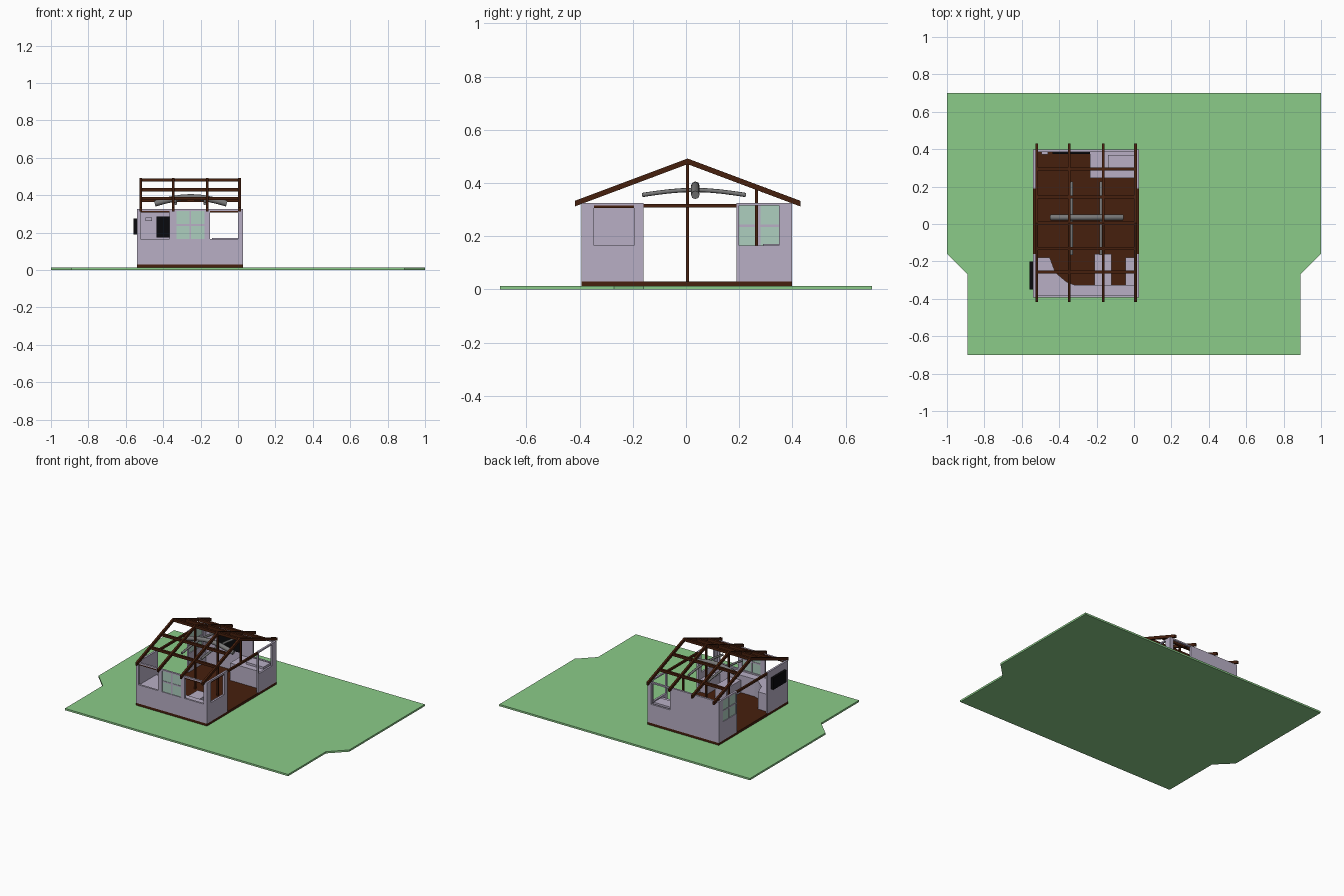
import bpy, bmesh, math
from mathutils import Vector

if "Cube" in bpy.data.objects:
    bpy.data.objects.remove(bpy.data.objects["Cube"])


def mat(name, r, g, b):
    m = bpy.data.materials.new(name)
    m.diffuse_color = (r, g, b, 1)
    m.use_nodes = True
    m.node_tree.nodes["Principled BSDF"].inputs["Base Color"].default_value = m.diffuse_color
    return m


GRASS = mat("grass_green", 0.26, 0.60, 0.25)
WALL = mat("pale_lavender", 0.48, 0.43, 0.56)
WOOD = mat("dark_brown", 0.062, 0.014, 0.004)
GLASS = mat("pale_green_glass", 0.42, 0.62, 0.52)
GREY = mat("mid_grey", 0.19, 0.19, 0.19)
BLACK = mat("black", 0.003, 0.003, 0.004)


def finish(name, bm, material):
    bmesh.ops.recalc_face_normals(bm, faces=bm.faces)
    me = bpy.data.meshes.new(name)
    bm.to_mesh(me)
    bm.free()
    me.materials.append(material)
    ob = bpy.data.objects.new(name, me)
    bpy.context.collection.objects.link(ob)
    return ob


def box(name, x0, x1, y0, y1, z0, z1, material):
    bm = bmesh.new()
    bmesh.ops.create_cube(bm, size=1)
    for v in bm.verts:
        v.co = Vector((x1 if v.co.x > 0 else x0, y1 if v.co.y > 0 else y0,
                       z1 if v.co.z > 0 else z0))
    return finish(name, bm, material)


def extrude(name, pts, vec, material):
    bm = bmesh.new()
    f = bm.faces.new([bm.verts.new(p) for p in pts])
    r = bmesh.ops.extrude_face_region(bm, geom=[f])
    bmesh.ops.translate(bm, vec=vec, verts=[e for e in r["geom"] if isinstance(e, bmesh.types.BMVert)])
    return finish(name, bm, material)


Z0, SILL, HEAD, TOP, T = 0.03, 0.165, 0.315, 0.325, 0.014


def wall(name, along, u0, u1, at, windows):
    """Wall panel with window holes; along is 'x' or 'y', at is its lower face."""
    us = [u0] + [u for w in windows for u in w] + [u1]
    zs = [Z0, SILL, HEAD, TOP]
    place = (lambda u, z: (u, at, z)) if along == "x" else (lambda u, z: (at, u, z))
    bm = bmesh.new()
    for i in range(len(us) - 1):
        for j in range(3):
            if i % 2 == 1 and j == 1:
                continue
            bm.faces.new([bm.verts.new(place(us[a], zs[b]))
                          for a, b in ((i, j), (i + 1, j), (i + 1, j + 1), (i, j + 1))])
    bmesh.ops.remove_doubles(bm, verts=bm.verts, dist=1e-5)
    r = bmesh.ops.extrude_face_region(bm, geom=bm.faces[:])
    vec = (0, T, 0) if along == "x" else (T, 0, 0)
    bmesh.ops.translate(bm, vec=vec, verts=[e for e in r["geom"] if isinstance(e, bmesh.types.BMVert)])
    bmesh.ops.dissolve_limit(bm, angle_limit=0.01, verts=bm.verts, edges=bm.edges)
    return finish(name, bm, WALL)


def glazing(name, along, u0, u1, at):
    """Glass plate with a cross of glazing bars."""
    def part(n, a, b, z0, z1, d, m):
        lo, hi = at + T / 2 - d, at + T / 2 + d
        if along == "x":
            box(n, a, b, lo, hi, z0, z1, m)
        else:
            box(n, lo, hi, a, b, z0, z1, m)
    c, zc = (u0 + u1) / 2, (SILL + HEAD) / 2
    part(name + "_glass", u0, u1, SILL, HEAD, 0.002, GLASS)
    part(name + "_upright_bar", c - .005, c + .005, SILL, HEAD, 0.005, WALL)
    part(name + "_cross_bar", u0, u1, zc - .005, zc + .005, 0.005, WALL)


# Ground with notched front corners
half = [(1, 0.70), (1, -0.16), (0.89, -0.27), (0.89, -0.70)]
outline = half + [(-x, y) for x, y in reversed(half)]
extrude("lawn", [(x, y, 0) for x, y in outline], (0, 0, 0.013), GRASS)

# Floor
XL, XR, YF, YB = -0.54, 0.028, -0.393, 0.398
box("floor", XL, XR, YF, YB, 0.013, 0.03, WOOD)

# Walls: the side walls leave a wide opening in the middle
wall("front_wall", "x", XL, XR, YF, [(-0.52, -0.365), (-0.33, -0.18), (-0.15, 0.0)])
wall("back_wall", "x", XL, XR, YB - T, [(-0.15, 0.0)])
wall("right_front_wall", "y", YF, -0.16, XR - T, [(-0.345, -0.195)])
wall("right_back_wall", "y", 0.19, YB, XR - T, [(0.20, 0.35)])
wall("left_front_wall", "y", YF, -0.16, XL, [])
wall("left_back_wall", "y", 0.19, YB, XL, [(0.20, 0.35)])
glazing("front_window", "x", -0.33, -0.18, YF)
glazing("left_window", "y", 0.20, 0.35, XL)

# Lintels and window head strips
for n, x in (("left", XL), ("right", XR - T)):
    box(n + "_lintel", x, x + T, -0.16, 0.19, 0.308, 0.322, WOOD)
box("right_head_strip", XR - T + .002, XR - .002, -0.345, -0.195, 0.307, HEAD, WOOD)
for n, a, b in (("left", -0.52, -0.365), ("right", -0.15, 0.0)):
    box(n + "_front_head_strip", a, b, YF + .002, YF + T - .002, 0.307, HEAD, WOOD)

# Roof frame: rafter pairs and purlins
RIDGE_Y, RIDGE_Z, SLOPE, DEPTH = 0.006, 0.492, 0.375, 0.021


def roof_z(y):
    return RIDGE_Z - SLOPE * abs(y - RIDGE_Y)


for i, x in enumerate((-0.52, -0.347, -0.165, 0.008)):
    top = [(-0.418, roof_z(-0.418)), (RIDGE_Y, RIDGE_Z), (0.43, roof_z(0.43))]
    prof = top + [(y, z - DEPTH) for y, z in reversed(top)]
    extrude(f"rafter_{i}", [(x - .007, y, z) for y, z in prof], (0.014, 0, 0), WOOD)
for i, y in enumerate((-0.257, -0.132, RIDGE_Y, 0.145, 0.293)):
    z = roof_z(y)
    box(f"purlin_{i}", -0.52, 0.008, y - .008, y + .008, z - .02, z - .002, WOOD)

# Posts under the two middle rafters
for i, x in enumerate((-0.347, -0.165)):
    for n, y in (("ridge", RIDGE_Y), ("back", 0.265)):
        box(f"{n}_post_{i}", x - .006, x + .006, y - .006, y + .006, 0.03, roof_z(y) - .01, WOOD)

# Curved grey roof tubes


def tube(name, ends, rise, r):
    a, b = Vector(ends[0]), Vector(ends[1])
    cu = bpy.data.curves.new(name, "CURVE")
    cu.dimensions = "3D"
    cu.bevel_depth, cu.bevel_resolution, cu.use_fill_caps = r, 2, True
    sp = cu.splines.new("POLY")
    sp.points.add(8)
    for k, p in enumerate(sp.points):
        t = k / 8
        co = a.lerp(b, t) + Vector((0, 0, rise * math.sin(math.pi * t)))
        p.co = (*co, 1)
    cu.materials.append(GREY)
    ob = bpy.data.objects.new(name, cu)
    bpy.context.collection.objects.link(ob)


tube("cross_tube", [(-0.445, 0.035, 0.355), (-0.06, 0.035, 0.355)], 0.035, 0.016)
for n, x in (("left", -0.333), ("right", -0.177)):
    tube(n + "_long_tube", [(x, -0.165, 0.355), (x, 0.225, 0.355)], 0.019, 0.008)

# Inside furniture
C = 0.155
extrude("corner_counter", [(x, y, 0.03) for x, y in (
    (-0.526, -0.379), (-0.32, -0.379), (-0.32, -0.325), (-0.36, -0.31),
    (-0.42, -0.26), (-0.45, -0.18), (-0.526, -0.18))], (0, 0, C - 0.03), WALL)
box("front_counter", -0.32, 0.014, -0.379, -0.325, 0.03, C, WALL)
box("middle_bench", -0.21, -0.12, -0.325, -0.16, 0.03, 0.12, WALL)
box("side_bench", -0.045, 0.014, -0.325, -0.18, 0.03, 0.12, WALL)
box("back_counter", -0.235, 0.014, 0.245, 0.384, 0.03, C, WALL)
box("counter_basin", -0.14, 0.0, 0.29, 0.37, C, 0.17, WALL)

# Screens and a small switch plate
box("inside_screen", -0.435, -0.235, 0.374, 0.384, 0.175, 0.287, BLACK)
box("outside_panel", -0.558, XL, -0.35, -0.20, 0.19, 0.275, BLACK)
box("small_wall_unit", -0.495, -0.46, 0.372, 0.384, 0.263, 0.28, WALL)
